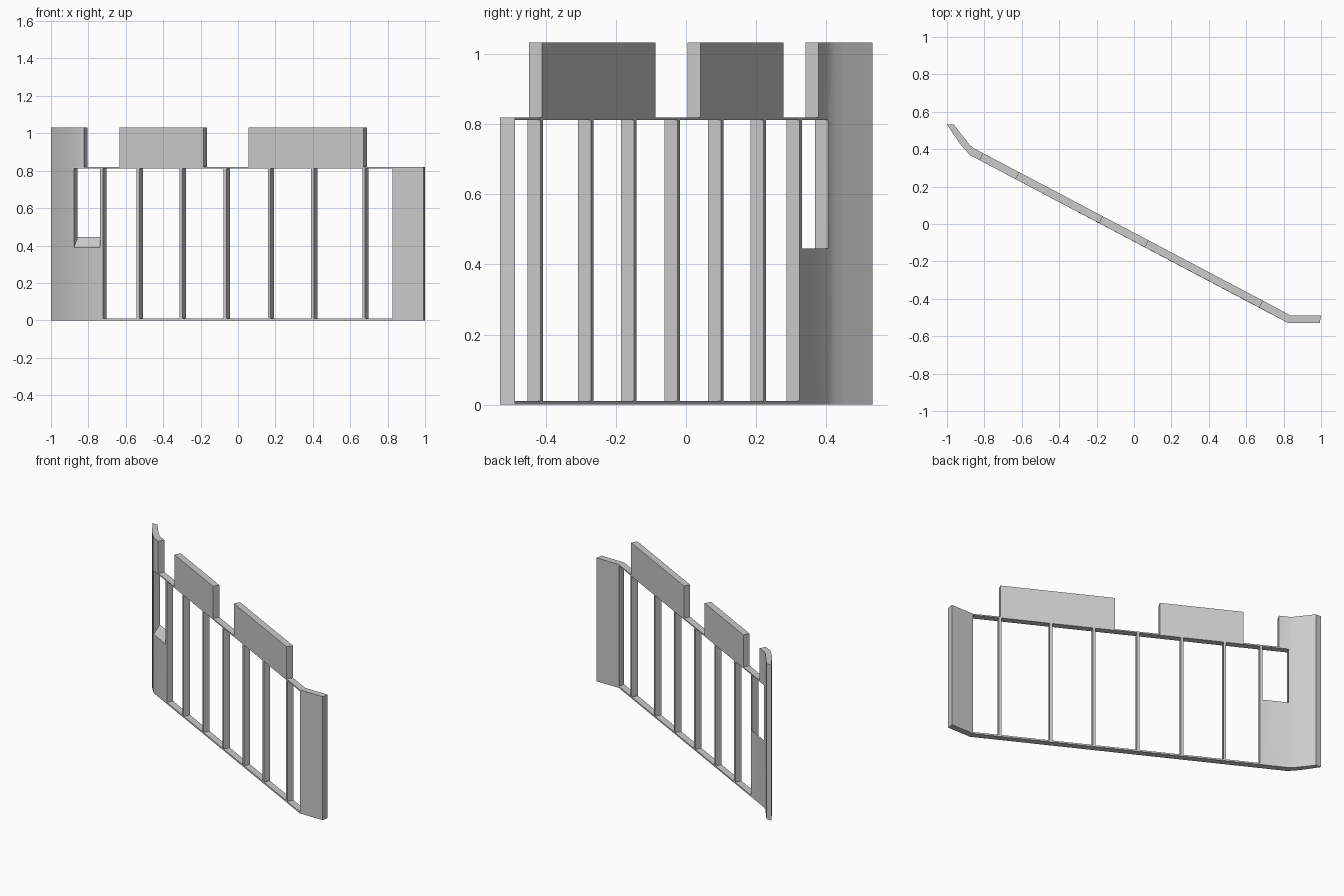
import bpy, bmesh
from math import radians
from mathutils import Vector

if "Cube" in bpy.data.objects:
    bpy.data.objects.remove(bpy.data.objects["Cube"])

SLOPE = -0.527
OFFSET = Vector((-0.0196, -0.037))       # back face to front face of the slanted run
JAMB, CORNER = -0.857, 0.835             # ends of the slanted run (back face x)
STUD_W = 0.014
STUD_RIGHT = [-0.703, -0.508, -0.278, -0.043, 0.193, 0.425, 0.698]
BLOCKS = {"raised_block_left": (-0.615, -0.166), "raised_block_right": (0.076, 0.69)}
HEADER_END = -0.805

# Heights as (front, back); the window sill slopes down to the front
ROWS = [(0, 0), (0.01, 0.01), (0.39, 0.445), (0.811, 0.811), (0.819, 0.819), (1.032, 1.032)]


def station(x):
    """Front and back plan points on the slanted run."""
    back = Vector((x, 0.375 + SLOPE * (x + 0.80)))
    return back + OFFSET, back


# Plan stations: curved end, slanted run, straight end
stations = [
    (Vector((-1.0, 0.532)), Vector((-0.963, 0.532))),
    (Vector((-0.965, 0.479)), Vector((-0.932, 0.491))),
    (Vector((-0.933, 0.432)), Vector((-0.902, 0.453))),
    (Vector((-0.908, 0.402)), Vector((-0.880, 0.424))),
]
stops = {JAMB, HEADER_END}
for r in STUD_RIGHT:
    stops |= {r - STUD_W, r}
for span in BLOCKS.values():
    stops |= set(span)
stations += [station(x) for x in sorted(stops)]
stations += [
    (Vector((0.825, -0.530)), Vector((CORNER, -0.488))),
    (Vector((0.993, -0.530)), Vector((1.0, -0.488))),
]
NC, NR = len(stations) - 1, len(ROWS) - 1


def part_at(i, k):
    """Name of the part filling column i, row k, or None for open air."""
    if not (0 <= i < NC and 0 <= k < NR):
        return None
    x = (stations[i][1].x + stations[i + 1][1].x) / 2
    if x < JAMB:
        return "curved_end_panel"
    if x > CORNER:
        return "straight_end_panel" if k < 4 else None
    if k == 4:
        if x < HEADER_END:
            return "curved_end_panel"
        return next((n for n, (a, b) in BLOCKS.items() if a < x < b), None)
    if k == 3:
        return "top_rail"
    if k < 2 and x < STUD_RIGHT[0]:
        return "curved_end_panel"
    if k == 0:
        return "bottom_rail"
    for n, r in enumerate(STUD_RIGHT):
        if r - STUD_W < x < r:
            return f"stud_{n + 1}"
    return None


def point(i, k, side):
    p = stations[i][side]
    return (p.x, p.y, ROWS[k][side])


# Outer faces only, so joined parts have no hidden walls between them
SIDES = [
    (None, [(0, 0, 0), (1, 0, 0), (1, 1, 0), (0, 1, 0)]),
    (None, [(1, 0, 1), (0, 0, 1), (0, 1, 1), (1, 1, 1)]),
    ((0, 1), [(0, 1, 0), (1, 1, 0), (1, 1, 1), (0, 1, 1)]),
    ((0, -1), [(0, 0, 1), (1, 0, 1), (1, 0, 0), (0, 0, 0)]),
    ((1, 0), [(1, 0, 0), (1, 0, 1), (1, 1, 1), (1, 1, 0)]),
    ((-1, 0), [(0, 0, 1), (0, 0, 0), (0, 1, 0), (0, 1, 1)]),
]
parts = {}
for i in range(NC):
    for k in range(NR):
        name = part_at(i, k)
        if not name:
            continue
        bm = parts.setdefault(name, bmesh.new())
        for step, corners in SIDES:
            if step and part_at(i + step[0], k + step[1]):
                continue
            bm.faces.new([bm.verts.new(point(i + a, k + b, s)) for a, b, s in corners])

# Clean each part and turn it into an object
for name, bm in parts.items():
    bmesh.ops.remove_doubles(bm, verts=bm.verts, dist=1e-5)
    bmesh.ops.dissolve_limit(bm, angle_limit=radians(0.5), verts=bm.verts, edges=bm.edges)
    mesh = bpy.data.meshes.new(name)
    bm.to_mesh(mesh)
    bm.free()
    obj = bpy.data.objects.new(name, mesh)
    bpy.context.collection.objects.link(obj)
    if name == "curved_end_panel":
        bpy.ops.object.select_all(action='DESELECT')
        obj.select_set(True)
        bpy.context.view_layer.objects.active = obj
        bpy.ops.object.shade_smooth_by_angle(angle=radians(35))
